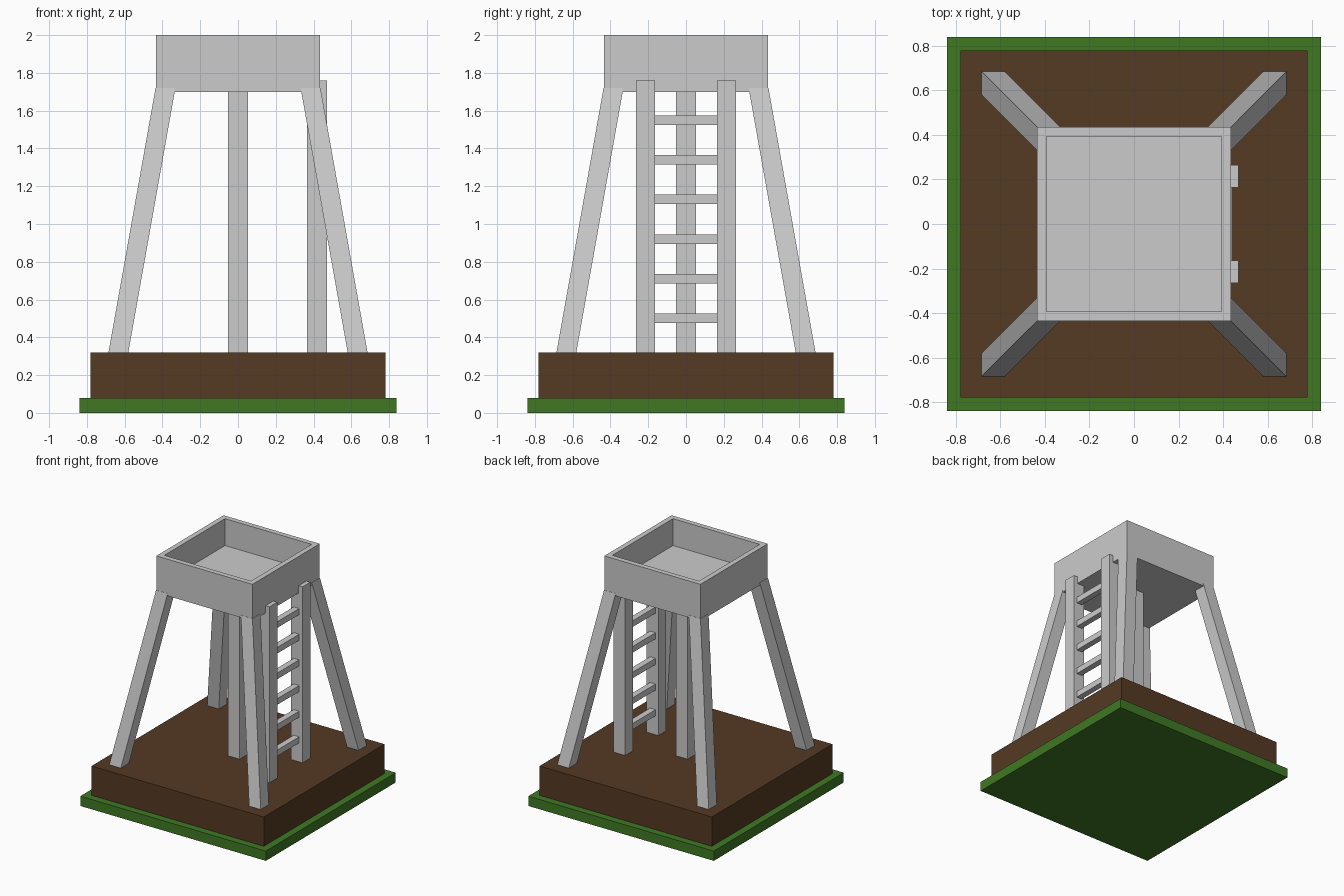
import bpy, bmesh

if "Cube" in bpy.data.objects:
    bpy.data.objects.remove(bpy.data.objects["Cube"])


def mat(name, col):
    m = bpy.data.materials.new(name)
    m.diffuse_color = (*col, 1)
    m.use_nodes = True
    m.node_tree.nodes["Principled BSDF"].inputs["Base Color"].default_value = m.diffuse_color
    return m


def finish(name, bm, material=None):
    bmesh.ops.recalc_face_normals(bm, faces=bm.faces)
    me = bpy.data.meshes.new(name)
    bm.to_mesh(me)
    bm.free()
    ob = bpy.data.objects.new(name, me)
    bpy.context.collection.objects.link(ob)
    if material:
        me.materials.append(material)
    return ob


def block(name, lo, hi, material=None):
    """Axis-aligned box between two corners."""
    bm = bmesh.new()
    bmesh.ops.create_cube(bm, size=1)
    for v in bm.verts:
        v.co = [lo[i] + (v.co[i] + 0.5) * (hi[i] - lo[i]) for i in range(3)]
    return finish(name, bm, material)


grass = mat("grass_green", (0.05, 0.19, 0.017))
soil = mat("soil_brown", (0.09, 0.042, 0.017))

# Ground slabs
block("grass_base", (-0.84, -0.84, 0), (0.84, 0.84, 0.08), grass)
block("soil_mound", (-0.78, -0.78, 0.08), (0.78, 0.78, 0.32), soil)

# Lookout box: the top face is inset and sunk to leave a rim
bm = bmesh.new()
bmesh.ops.create_cube(bm, size=1)
for v in bm.verts:
    v.co = (v.co.x * 0.87, v.co.y * 0.87, 1.85 + v.co.z * 0.3)
bm.normal_update()
top = max(bm.faces, key=lambda f: f.calc_center_median().z)
bmesh.ops.inset_region(bm, faces=[top], thickness=0.06)
inner = bmesh.ops.extrude_face_region(bm, geom=[top])["geom"]
bmesh.ops.translate(bm, vec=(0, 0, -0.22),
                    verts=[g for g in inner if isinstance(g, bmesh.types.BMVert)])
if top.is_valid:
    bmesh.ops.delete(bm, geom=[top], context="FACES_ONLY")
finish("lookout_box", bm)

# Four splayed legs: square section leaning inward to the box corners
for sx, xn in ((-1, "left"), (1, "right")):
    for sy, yn in ((-1, "front"), (1, "back")):
        bm = bmesh.new()
        bmesh.ops.create_cube(bm, size=1)
        for v in bm.verts:
            z, c = (1.72, 0.384) if v.co.z > 0 else (0.31, 0.635)
            v.co = (sx * c + v.co.x * 0.105, sy * c + v.co.y * 0.105, z)
        finish(f"{yn}_{xn}_leg", bm)

# Central post
block("centre_post", (-0.052, -0.052, 0.31), (0.052, 0.052, 1.71))

# Ladder rails and rungs
for s, n in ((-1, "front"), (1, "back")):
    y = s * 0.214
    block(f"{n}_ladder_rail", (0.365, y - 0.051, 0.31), (0.47, y + 0.051, 1.76))
for i in range(6):
    z = 0.50 + i * 0.21
    block(f"ladder_rung_{i + 1}", (0.39, -0.17, z - 0.025), (0.44, 0.17, z + 0.025))
